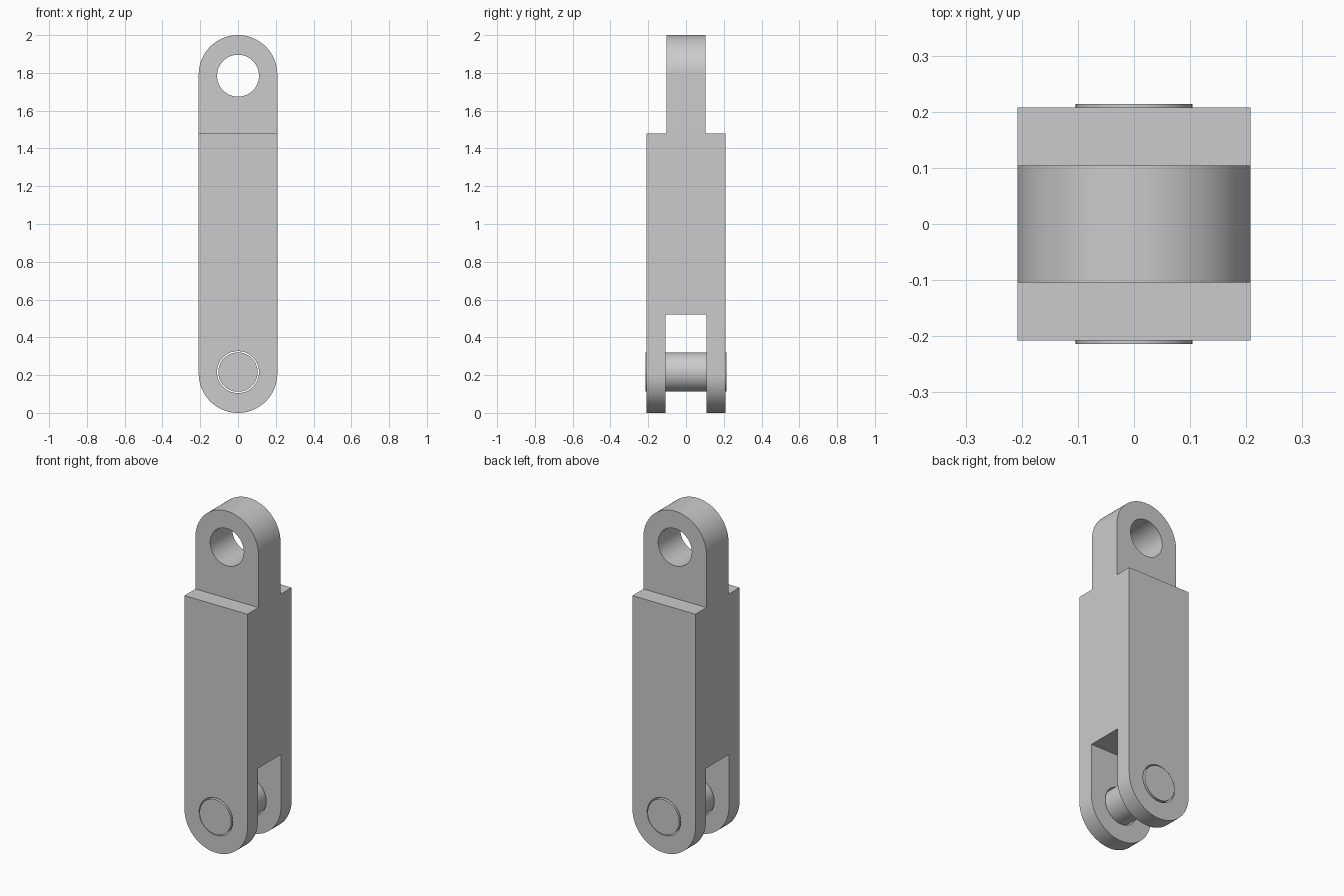
import bpy, bmesh, math
from mathutils import Matrix

if "Cube" in bpy.data.objects:
    bpy.data.objects.remove(bpy.data.objects["Cube"])

R = 0.208          # half width of the link
PIN_Z = 0.216      # height of the pin axis
EYE_Z = 1.785      # height of the eye hole axis


def prism(name, pts, y0, y1):
    """Extrude an (x, z) outline from y0 to y1."""
    bm = bmesh.new()
    face = bm.faces.new([bm.verts.new((x, y0, z)) for x, z in pts])
    ext = bmesh.ops.extrude_face_region(bm, geom=[face])
    verts = [v for v in ext["geom"] if isinstance(v, bmesh.types.BMVert)]
    bmesh.ops.translate(bm, verts=verts, vec=(0, y1 - y0, 0))
    bmesh.ops.recalc_face_normals(bm, faces=bm.faces)
    mesh = bpy.data.meshes.new(name)
    bm.to_mesh(mesh)
    bm.free()
    obj = bpy.data.objects.new(name, mesh)
    bpy.context.collection.objects.link(obj)
    return obj


def arc(cz, r, a0, a1, n):
    return [(r * math.cos(a0 + (a1 - a0) * i / n),
             cz + r * math.sin(a0 + (a1 - a0) * i / n)) for i in range(n + 1)]


def circle(cz, r, n=96):
    return arc(cz, r, 0, 2 * math.pi, n)[:-1]


def rect(z0, z1, hw=0.5):
    return [(-hw, z0), (hw, z0), (hw, z1), (-hw, z1)]


def activate(obj):
    bpy.ops.object.select_all(action='DESELECT')
    obj.select_set(True)
    bpy.context.view_layer.objects.active = obj


def cut(obj, cutter):
    cutter.hide_render = True
    mod = obj.modifiers.new("cut", 'BOOLEAN')
    mod.operation = 'DIFFERENCE'
    mod.solver = 'EXACT'
    mod.object = cutter
    activate(obj)
    bpy.ops.object.modifier_apply(modifier=mod.name)
    bpy.data.objects.remove(cutter)


# Link body: bar with rounded ends
outline = arc(2 - R, R, 0, math.pi, 48) + arc(R, R, math.pi, 2 * math.pi, 48)
link = prism("link_body", outline, -R, R)

# Shoulders that leave the upper tongue
for s in (-1, 1):
    y0, y1 = sorted((s * 0.104, s * 0.5))
    cut(link, prism("shoulder_cutter", rect(1.48, 2.5), y0, y1))

# Lower fork slot, eye hole and pin hole
cut(link, prism("slot_cutter", rect(-0.5, 0.522), -0.108, 0.108))
cut(link, prism("eye_cutter", circle(EYE_Z, 0.111), -0.5, 0.5))
cut(link, prism("pin_hole_cutter", circle(PIN_Z, 0.111), -0.5, 0.5))

# Pin through the fork
pin = prism("pin", circle(PIN_Z, 0.104), -0.214, 0.214)

for obj in (link, pin):
    activate(obj)
    bpy.ops.object.shade_smooth_by_angle(angle=math.radians(30))
